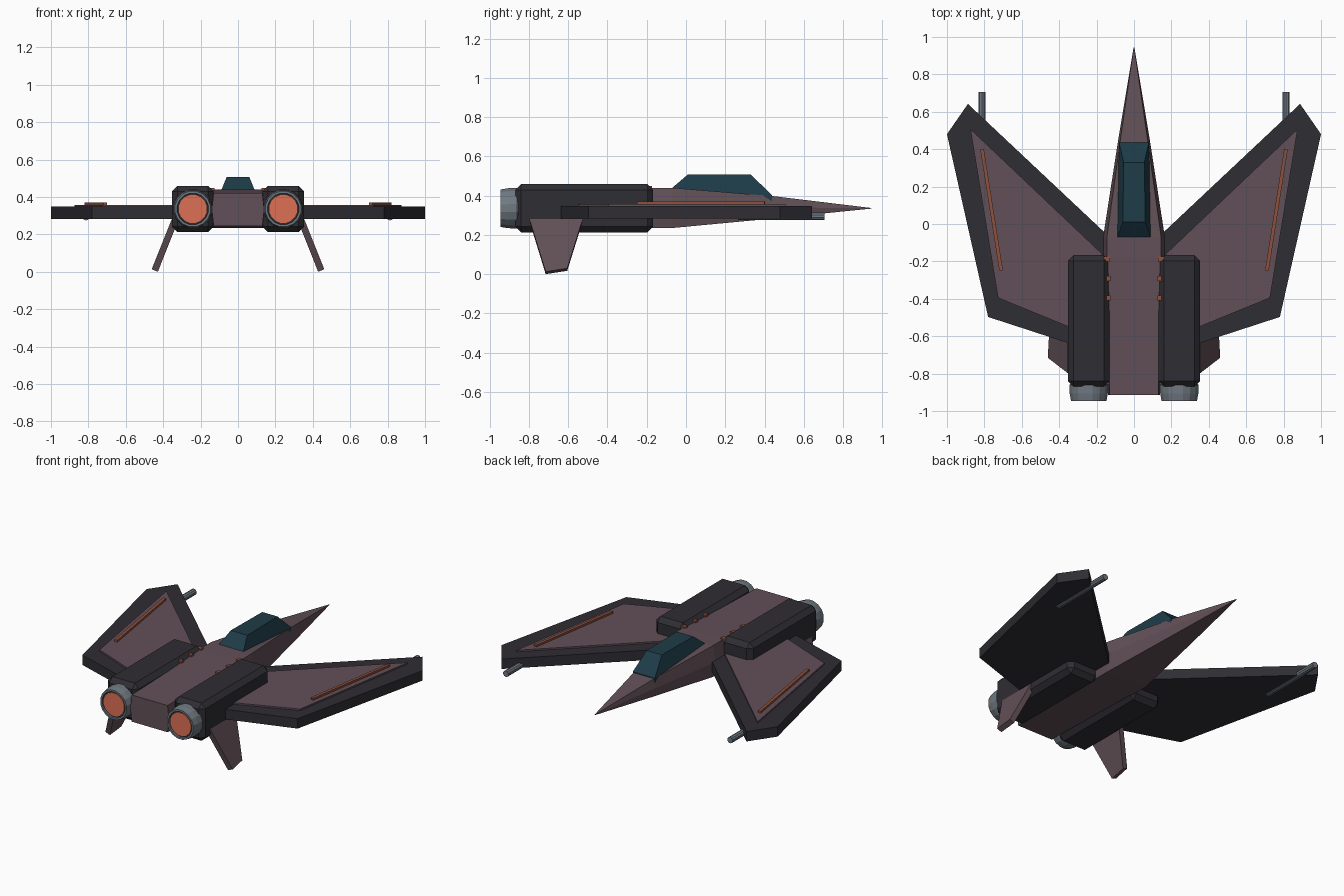
import bpy, bmesh
from math import sin, cos, pi
from mathutils import Vector

if "Cube" in bpy.data.objects:
    bpy.data.objects.remove(bpy.data.objects["Cube"])


def material(name, rgb):
    m = bpy.data.materials.new(name)
    m.diffuse_color = (*rgb, 1)
    m.use_nodes = True
    m.node_tree.nodes["Principled BSDF"].inputs["Base Color"].default_value = m.diffuse_color
    return m


HULL = material("hull_mauve", (0.12, 0.08, 0.095))
DARK = material("dark_armour", (0.028, 0.026, 0.033))
GLASS = material("glass", (0.013, 0.045, 0.065))
GLOW = material("engine_glow", (0.72, 0.16, 0.09))
TRIM = material("copper_trim", (0.28, 0.08, 0.045))
METAL = material("metal", (0.16, 0.19, 0.22))


def loft(name, rings, mat, mirror=True):
    """Skin equal-length rings of points, cap both ends, mirror across x."""
    bm = bmesh.new()
    loops = [[bm.verts.new(p) for p in ring] for ring in rings]
    n = len(loops[0])
    for a, b in zip(loops, loops[1:]):
        for i in range(n):
            j = (i + 1) % n
            bm.faces.new((a[i], a[j], b[j], b[i]))
    bm.faces.new(loops[0])
    bm.faces.new(loops[-1])
    bmesh.ops.remove_doubles(bm, verts=bm.verts, dist=1e-5)
    bmesh.ops.recalc_face_normals(bm, faces=bm.faces)
    me = bpy.data.meshes.new(name)
    bm.to_mesh(me)
    bm.free()
    me.materials.append(mat)
    ob = bpy.data.objects.new(name, me)
    bpy.context.collection.objects.link(ob)
    if mirror:
        mod = ob.modifiers.new("mirror", 'MIRROR')
        mod.use_mirror_merge = False
    return ob


def slab(name, outline, z0, z1, mat):
    return loft(name, [[(x, y, z) for x, y in outline] for z in (z0, z1)], mat)


def tube(name, x, z, profile, sides, mat):
    """Round part along y; profile is (y, radius) pairs."""
    rings = [[(x + r * cos(2 * pi * (i + .5) / sides), y, z + r * sin(2 * pi * (i + .5) / sides))
              for i in range(sides)] for y, r in profile]
    return loft(name, rings, mat)


# Fuselage: six-sided sections (y, half width mid, half width flat, z bottom, z top)
sections = [(-0.915, 0.14, 0.13, 0.245, 0.42), (-0.18, 0.165, 0.145, 0.235, 0.44),
            (-0.07, 0.165, 0.145, 0.235, 0.44), (0.44, 0.086, 0.074, 0.283, 0.398),
            (0.945, 0.002, 0.001, 0.334, 0.337)]
rings = []
for y, m, f, zb, zt in sections:
    zm = (zb + zt) / 2
    rings.append([(m, y, zm), (f, y, zt), (-f, y, zt), (-m, y, zm), (-f, y, zb), (f, y, zb)])
loft("fuselage", rings, HULL, mirror=False)

# Canopy: sloped base up to a smaller flat top
base = [(-0.088, -0.07, 0.44), (0.088, -0.07, 0.44), (0.08, 0.437, 0.403), (-0.08, 0.437, 0.403)]
top = [(-0.06, 0.01, 0.508), (0.06, 0.01, 0.508), (0.055, 0.33, 0.508), (-0.055, 0.33, 0.508)]
sunk = [(x, y, z - 0.04) for x, y, z in base]
loft("canopy", [sunk, base, top], GLASS, mirror=False)

# Engine pods: boxes with chamfered edges
pod = slab("engine_pod", [(0.13, -0.87), (0.353, -0.87), (0.353, -0.167), (0.13, -0.167)],
           0.212, 0.46, DARK)
bev = pod.modifiers.new("chamfer", 'BEVEL')
bev.width = 0.03
bev.segments = 1

# Nozzles, dark throats and glowing discs
ex, ez = 0.242, 0.336
tube("nozzle", ex, ez, [(-0.84, 0.09), (-0.86, 0.105), (-0.905, 0.104), (-0.945, 0.097),
                        (-0.945, 0.085), (-0.92, 0.082)], 16, METAL)
tube("nozzle_throat", ex, ez, [(-0.91, 0.084), (-0.934, 0.084)], 16, DARK)
tube("engine_glow", ex, ez, [(-0.92, 0.076), (-0.939, 0.076)], 16, GLOW)

# Wings with raised panels and trim strips
slab("wing", [(0.12, -0.08), (0.888, 0.642), (1.0, 0.48), (0.78, -0.497), (0.353, -0.636),
              (0.12, -0.71)], 0.283, 0.348, DARK)
slab("wing_panel", [(0.17, -0.16), (0.875, 0.508), (0.727, -0.395), (0.353, -0.548),
                    (0.17, -0.62)], 0.34, 0.358, HULL)
slab("wing_trim", [(0.803, 0.402), (0.822, 0.399), (0.72, -0.25), (0.701, -0.247)],
     0.35, 0.371, TRIM)

# Guns under the wing tips
tube("gun_barrel", 0.813, 0.295, [(0.265, 0.02), (0.705, 0.02)], 10, METAL)

# Ventral fins, splayed outwards
fin = [Vector(p) for p in ((0.355, -0.797, 0.28), (0.355, -0.527, 0.28),
                           (0.455, -0.605, 0.03), (0.461, -0.715, 0.013))]
inward = Vector((-0.93, 0, -0.37)) * 0.035
loft("ventral_fin", [fin, [p + inward for p in fin]], HULL)

# Small copper vents between fuselage and pods
for i, (x, y, w) in enumerate([(0.145, -0.187, 0.018), (0.136, -0.292, 0.011),
                               (0.136, -0.396, 0.011)]):
    slab(f"vent_{i + 1}", [(x - w, y - 0.013), (x + w, y - 0.013), (x + w, y + 0.013),
                           (x - w, y + 0.013)], 0.41, 0.448, TRIM)
